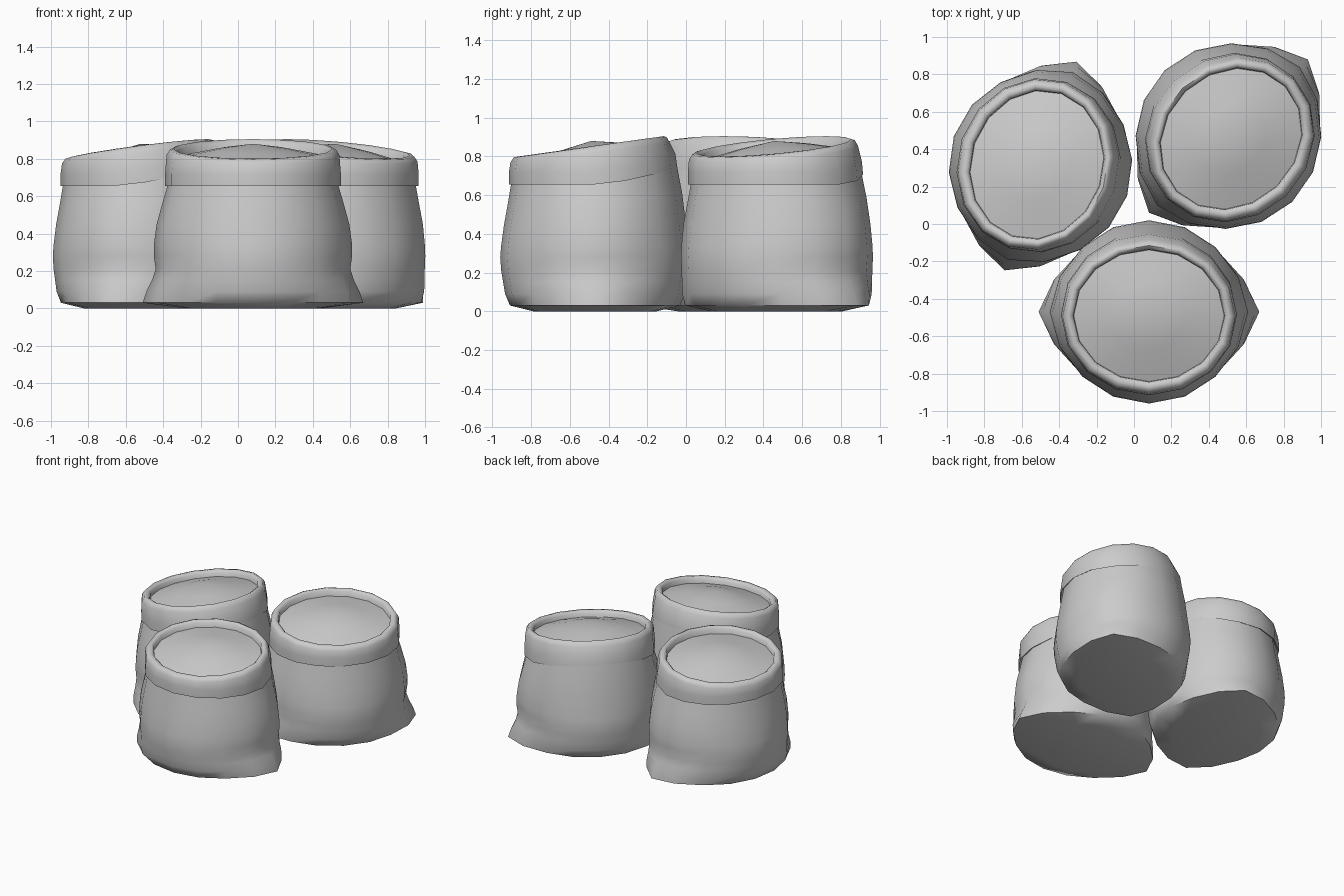
import bpy, bmesh, math
from mathutils import Matrix

if "Cube" in bpy.data.objects:
    bpy.data.objects.remove(bpy.data.objects["Cube"])

SEG = 16

def loop_points(z, rx, ry, corner=0.0, cy=0.0, lift=0.0, lin=True):
    """Oval ring; 'corner' pulls out the two side ears, 'lift' raises the back."""
    pts = []
    for i in range(SEG):
        a = 2 * math.pi * i / SEG
        c, s = math.cos(a), math.sin(a)
        ear = corner * abs(c) ** 7
        rise = (s + 1) / 2 if lin else max(0, s) ** 1.6
        pts.append((c * (rx + ear), s * ry + cy, z + lift * rise))
    return pts

def loft(name, rings, matrix, start=None, end=None):
    """Skin a stack of rings, optionally closing either end with a fan."""
    bm = bmesh.new()
    loops = [[bm.verts.new(p) for p in r] for r in rings]
    for lo, hi in zip(loops, loops[1:]):
        for i in range(SEG):
            j = (i + 1) % SEG
            bm.faces.new((lo[i], lo[j], hi[j], hi[i]))
    for tip, ring, flip in ((start, loops[0], True), (end, loops[-1], False)):
        if tip:
            v = bm.verts.new(tip)
            for i in range(SEG):
                a, b = ring[i], ring[(i + 1) % SEG]
                bm.faces.new((b, a, v) if flip else (a, b, v))
    me = bpy.data.meshes.new(name)
    bm.to_mesh(me)
    bm.free()
    ob = bpy.data.objects.new(name, me)
    bpy.context.collection.objects.link(ob)
    ob.matrix_world = matrix
    bpy.ops.object.select_all(action='DESELECT')
    ob.select_set(True)
    bpy.context.view_layer.objects.active = ob
    bpy.ops.object.shade_smooth_by_angle(angle=math.radians(55))
    return ob

def sack(label, x, y, degrees):
    m = Matrix.Translation((x, y, 0)) @ Matrix.Rotation(math.radians(degrees), 4, 'Z')
    # slumped cloth body with pinched bottom ears
    body = [
        loop_points(0.0, 0.36, 0.32),
        loop_points(0.03, 0.50, 0.44, 0.09),
        loop_points(0.09, 0.51, 0.465, 0.06),
        loop_points(0.15, 0.505, 0.475, 0.035),
        loop_points(0.21, 0.50, 0.485, 0.02),
        loop_points(0.28, 0.50, 0.49, 0.03),
        loop_points(0.34, 0.50, 0.485, 0.03),
        loop_points(0.45, 0.495, 0.47, 0.02),
        loop_points(0.56, 0.475, 0.45, 0.01, 0, 0.05, False),
        loop_points(0.68, 0.45, 0.425, 0, -0.005, 0.09, False),
    ]
    loft(label + "_sack_body", body, m, start=(0, 0, 0.0))
    # rolled cuff, higher at the back
    cuff = [
        loop_points(0.67, 0.445, 0.42, 0, -0.01, 0.09, False),
        loop_points(0.655, 0.47, 0.435, 0, -0.01, 0.09, False),
        loop_points(0.72, 0.47, 0.43, 0, -0.015, 0.095, False),
        loop_points(0.77, 0.462, 0.412, 0, -0.025, 0.10),
        loop_points(0.795, 0.445, 0.395, 0, -0.025, 0.105),
        loop_points(0.80, 0.425, 0.375, 0, -0.02, 0.105),
        loop_points(0.785, 0.405, 0.355, 0, -0.02, 0.105),
        loop_points(0.73, 0.40, 0.35, 0, -0.02, 0.10),
    ]
    loft(label + "_sack_cuff", cuff, m)
    # mounded contents
    fill = [loop_points(0.755, 0.402, 0.352, 0, -0.02, 0.095),
            loop_points(0.825, 0.20, 0.175, 0, -0.02, 0.045)]
    loft(label + "_contents", fill, m, end=(0, -0.02, 0.88))

sack("front", 0.08, -0.47, 0)
sack("left", -0.50, 0.31, -109)
sack("right", 0.505, 0.47, 44)
